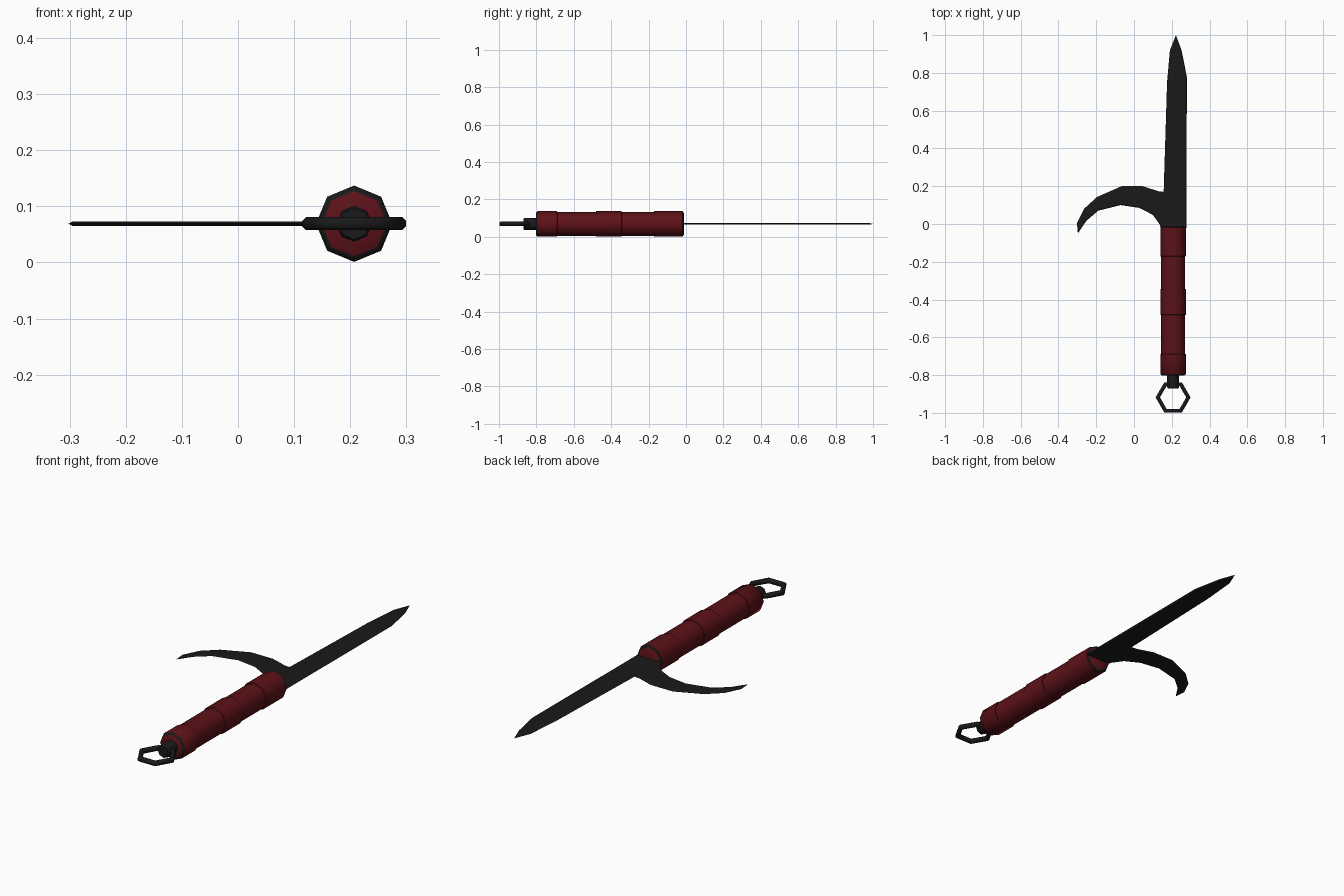
import bpy, bmesh
from math import sin, cos, pi, radians

if "Cube" in bpy.data.objects:
    bpy.data.objects.remove(bpy.data.objects["Cube"])

CX, CZ = 0.207, 0.069   # axis of the grip


def material(name, color):
    m = bpy.data.materials.new(name)
    m.diffuse_color = (*color, 1)
    m.use_nodes = True
    m.node_tree.nodes["Principled BSDF"].inputs["Base Color"].default_value = m.diffuse_color
    return m


RED = material("dark_red", (0.11, 0.006, 0.009))
BLACK = material("black", (0.01, 0.01, 0.01))


def finish(name, bm, mats, smooth=None):
    bmesh.ops.recalc_face_normals(bm, faces=bm.faces)
    me = bpy.data.meshes.new(name)
    bm.to_mesh(me)
    bm.free()
    ob = bpy.data.objects.new(name, me)
    bpy.context.collection.objects.link(ob)
    for m in mats:
        me.materials.append(m)
    if smooth:
        bpy.ops.object.select_all(action='DESELECT')
        ob.select_set(True)
        bpy.context.view_layer.objects.active = ob
        bpy.ops.object.shade_smooth_by_angle(angle=radians(smooth))
    return ob


def skin(bm, rings, closed=False):
    """Bridge successive vertex rings; returns faces grouped per span."""
    spans = []
    n = len(rings[0])
    for i in range(len(rings) if closed else len(rings) - 1):
        a, b = rings[i], rings[(i + 1) % len(rings)]
        spans.append([bm.faces.new((a[k], a[(k + 1) % n], b[(k + 1) % n], b[k]))
                      for k in range(n)])
    return spans


def turned(name, profile, mats, smooth, dark_spans=()):
    """Octagonal solid along y from (radius, y) pairs."""
    bm = bmesh.new()
    rings = [[bm.verts.new((CX + r * cos(k * pi / 4), y, CZ + r * sin(k * pi / 4)))
              for k in range(8)] for r, y in profile]
    spans = skin(bm, rings)
    for i in dark_spans:
        for f in spans[i]:
            f.material_index = 1
    bm.faces.new(rings[0])
    bm.faces.new(rings[-1])
    return finish(name, bm, mats, smooth)


# Grip: three raised bands with dark rims at both ends
R, W = 0.068, 0.0635
grip = [(0.058, -0.803), (R, -0.795), (R, -0.69), (W, -0.688), (W, -0.482), (R, -0.48),
        (R, -0.345), (W, -0.343), (W, -0.172), (R, -0.17), (R, -0.018), (0.058, -0.012)]
turned("grip", grip, [RED, BLACK], 50, (0, len(grip) - 2))

# Pommel stub
turned("pommel_stub", [(0.028, -0.87), (0.032, -0.864), (0.032, -0.80)], [BLACK], 50)

# Hexagonal ring at the end
bm = bmesh.new()
rings = []
for i in range(6):
    a = i * pi / 3
    ring = []
    for k in range(8):
        b = (k + 0.5) * pi / 4
        r = 0.081 + 0.0125 * cos(b)
        ring.append(bm.verts.new((CX + r * cos(a), -0.918 + r * sin(a), CZ + 0.0125 * sin(b))))
    rings.append(ring)
skin(bm, rings, closed=True)
finish("end_ring", bm, [BLACK], 50)

# Blade with side hook: half outline with bevelled edge, mirrored in z
outline = [(0.277, -0.02), (0.28, 0.778), (0.252, 0.92), (0.222, 1.0), (0.19, 0.92),
           (0.175, 0.75), (0.157, 0.17), (0.13, 0.173), (0.048, 0.2), (-0.066, 0.2),
           (-0.196, 0.143), (-0.265, 0.08), (-0.302, 0.005), (-0.297, -0.05),
           (-0.252, 0.017), (-0.19, 0.07), (-0.07, 0.1), (0.03, 0.085),
           (0.1, 0.048), (0.138, -0.005), (0.14, -0.02)]
bm = bmesh.new()
face = bm.faces.new([bm.verts.new((x, y, 0)) for x, y in outline])
bm.normal_update()
bmesh.ops.inset_region(bm, faces=[face], thickness=0.007, depth=0.004,
                       use_boundary=True, use_even_offset=True)
blade = finish("blade_and_hook", bm, [BLACK])
blade.location.z = CZ
mirror = blade.modifiers.new("mirror", 'MIRROR')
mirror.use_axis = (False, False, True)
